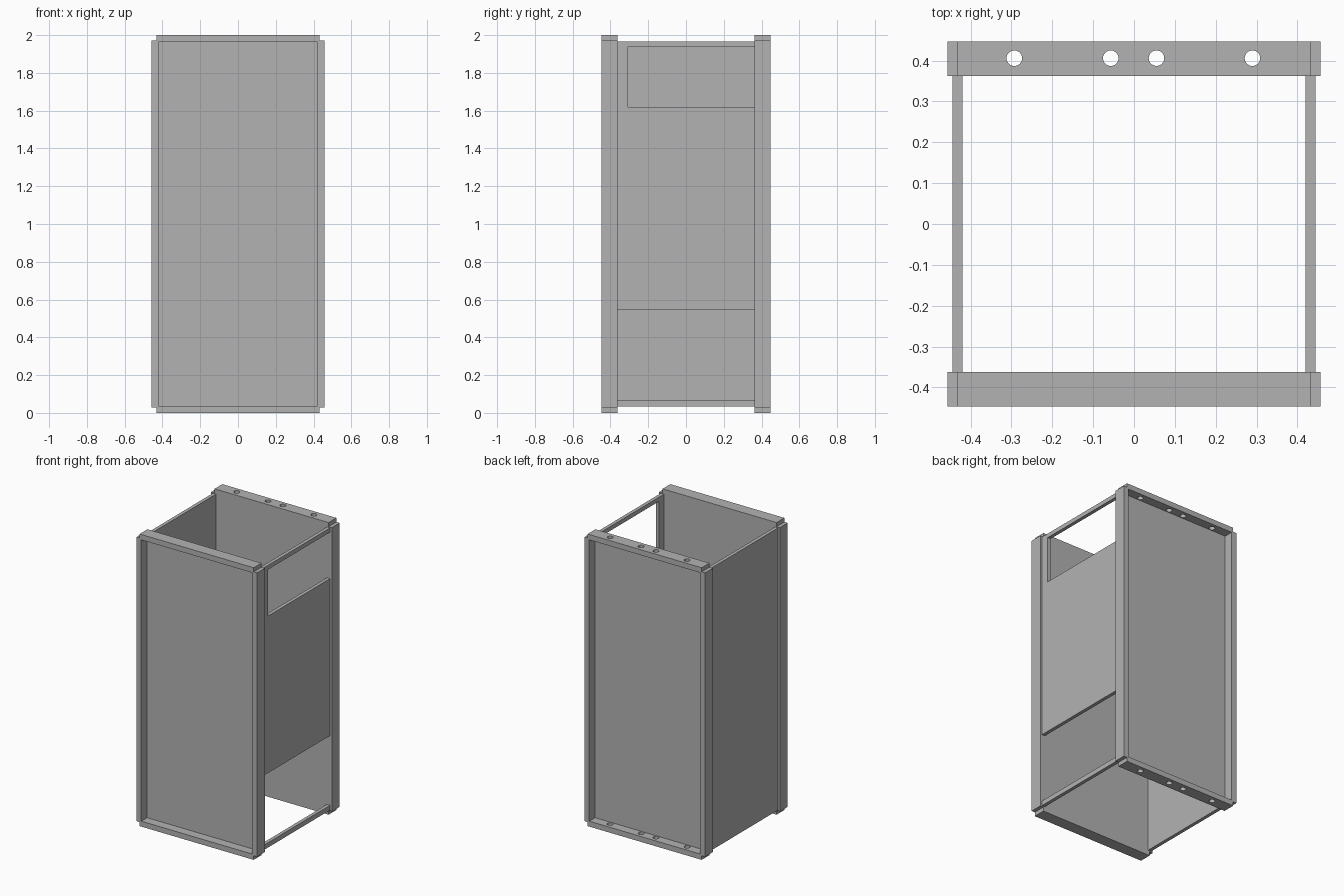
import bpy
import bmesh
from mathutils import Vector

cube = bpy.data.objects.get("Cube")
if cube:
    bpy.data.objects.remove(cube, do_unlink=True)

metal = bpy.data.materials.new("plain_grey")
metal.use_nodes = True
grey = (0.45, 0.45, 0.45, 1)
metal.diffuse_color = grey
metal.node_tree.nodes["Principled BSDF"].inputs["Base Color"].default_value = grey

HEIGHT = 2.0
OUT_Y, IN_Y = 0.447, 0.363      # outer and inner face of the end trays
OUT_X, STEP_X, IN_X = 0.457, 0.432, 0.42
STEP_Z, LIP_Z = 0.028, 0.037    # corner notch and lip height
SHEET = 0.021                   # sheet thickness


def prism(name, points, offset, depth):
    """Closed solid: a flat outline swept along a depth vector."""
    bm = bmesh.new()
    face = bm.faces.new([bm.verts.new(Vector(p) + Vector(offset)) for p in points])
    swept = bmesh.ops.extrude_face_region(bm, geom=[face], use_keep_orig=True)
    moved = [v for v in swept["geom"] if isinstance(v, bmesh.types.BMVert)]
    bmesh.ops.translate(bm, verts=moved, vec=depth)
    bmesh.ops.recalc_face_normals(bm, faces=bm.faces)
    mesh = bpy.data.meshes.new(name)
    bm.to_mesh(mesh)
    bm.free()
    mesh.materials.append(metal)
    obj = bpy.data.objects.new(name, mesh)
    bpy.context.collection.objects.link(obj)
    return obj


def xz_prism(name, outline, y0, y1):
    return prism(name, [(x, 0, z) for x, z in outline], (0, y0, 0), (0, y1 - y0, 0))


def yz_prism(name, outline, x0, x1):
    return prism(name, [(0, y, z) for y, z in outline], (x0, 0, 0), (x1 - x0, 0, 0))


def rect(a0, a1, b0, b1):
    return [(a0, b0), (a1, b0), (a1, b1), (a0, b1)]


def cut(obj, cutter):
    """Subtract a helper solid, then remove the helper."""
    cutter.hide_render = True
    mod = obj.modifiers.new("cut", 'BOOLEAN')
    mod.operation = 'DIFFERENCE'
    mod.solver = 'EXACT'
    mod.object = cutter
    bpy.ops.object.select_all(action='DESELECT')
    bpy.context.view_layer.objects.active = obj
    obj.select_set(True)
    bpy.ops.object.modifier_apply(modifier=mod.name)
    bpy.data.objects.remove(cutter, do_unlink=True)


# End trays: notched outline with a pocket that opens outward
top = HEIGHT - STEP_Z
notched = [(-STEP_X, 0), (STEP_X, 0), (STEP_X, STEP_Z), (OUT_X, STEP_Z),
           (OUT_X, top), (STEP_X, top), (STEP_X, HEIGHT), (-STEP_X, HEIGHT),
           (-STEP_X, top), (-OUT_X, top), (-OUT_X, STEP_Z), (-STEP_X, STEP_Z)]
pocket = rect(-IN_X, IN_X, LIP_Z, HEIGHT - LIP_Z)
trays = {}
for name, side in (("front_tray", -1), ("back_tray", 1)):
    tray = xz_prism(name, notched, side * IN_Y, side * OUT_Y)
    cut(tray, xz_prism("pocket_cutter", pocket, side * (IN_Y + SHEET), side * (OUT_Y + 0.1)))
    trays[name] = tray

# Bolt holes through the top and bottom lips of the back tray
for x in (-0.293, -0.057, 0.055, 0.29):
    bpy.ops.mesh.primitive_cylinder_add(vertices=32, radius=0.019, depth=HEIGHT + 0.2,
                                        location=(x, 0.406, HEIGHT / 2))
    cut(trays["back_tray"], bpy.context.object)

# Solid left-hand wall as seen from the front
WALL_OUT = IN_X + 0.024
low, high = 0.035, 1.967
yz_prism("solid_side_wall", rect(-IN_Y, IN_Y, low, high), -WALL_OUT, -IN_X)

# Open wall: main panel with a window along the back tray, and a bottom rail
main_panel = [(-IN_Y, 0.545), (IN_Y, 0.545), (IN_Y, 1.62), (-0.307, 1.62),
              (-0.307, 1.938), (IN_Y, 1.938), (IN_Y, high), (-IN_Y, high)]
yz_prism("open_side_wall", main_panel, IN_X, WALL_OUT)
yz_prism("open_side_bottom_rail", rect(-IN_Y, IN_Y, low, 0.068), IN_X, WALL_OUT)
